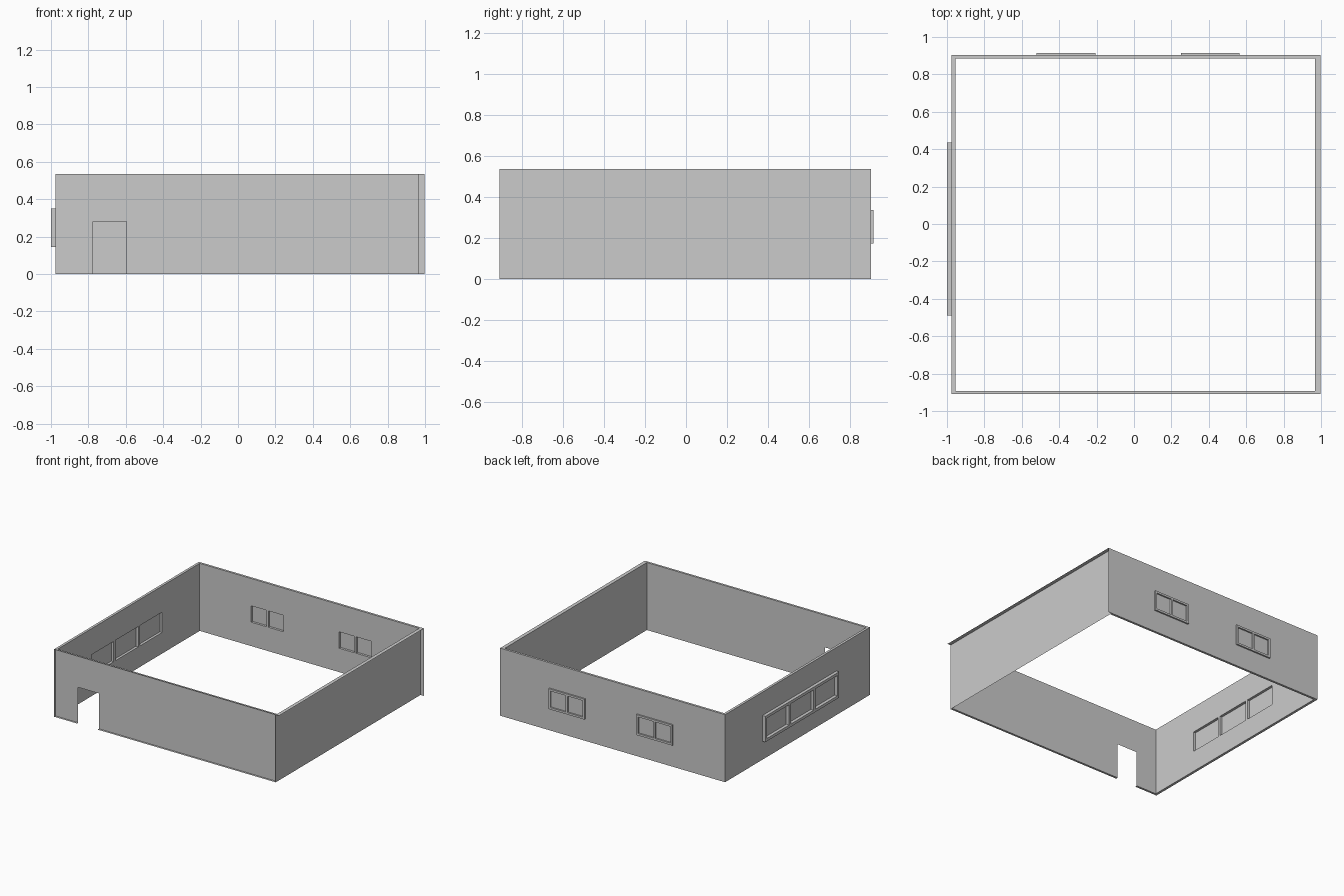
import bpy, bmesh

if "Cube" in bpy.data.objects:
    bpy.data.objects.remove(bpy.data.objects["Cube"])

H = 0.535                                  # wall height
XO0, XI0, XI1, XO1 = -0.975, -0.955, 0.968, 0.997
YO0, YI0, YI1, YO1 = -0.91, -0.893, 0.885, 0.903


def make(name, quads):
    bm = bmesh.new()
    for q in quads:
        bm.faces.new([bm.verts.new(p) for p in q])
    bmesh.ops.remove_doubles(bm, verts=bm.verts, dist=1e-5)
    # merge coplanar cells into clean flat faces
    bmesh.ops.dissolve_limit(bm, angle_limit=0.01, verts=bm.verts, edges=bm.edges)
    me = bpy.data.meshes.new(name)
    bm.to_mesh(me)
    bm.free()
    ob = bpy.data.objects.new(name, me)
    bpy.context.collection.objects.link(ob)
    return ob


def panel(to3d, u0, u1, holes=()):
    """Upright rectangle with rectangular holes (ua, ub, za, zb)."""
    us = sorted({u0, u1, *[v for h in holes for v in h[:2]]})
    zs = sorted({0, H, *[v for h in holes for v in h[2:]]})
    quads = []
    for a, b in zip(us, us[1:]):
        for c, d in zip(zs, zs[1:]):
            m, n = (a + b) / 2, (c + d) / 2
            if not any(h[0] < m < h[1] and h[2] < n < h[3] for h in holes):
                quads.append([to3d(u, z) for u, z in ((a, c), (b, c), (b, d), (a, d))])
    return quads


def flat(x0, x1, y0, y1, z):
    return [(x0, y0, z), (x1, y0, z), (x1, y1, z), (x0, y1, z)]


def at_x(x):
    return lambda u, z: (x, u, z)


def at_y(y):
    return lambda u, z: (u, y, z)


def box(name, lo, hi):
    bpy.ops.mesh.primitive_cube_add(size=1, location=[(a + b) / 2 for a, b in zip(lo, hi)])
    ob = bpy.context.object
    ob.name = name
    ob.scale = [abs(b - a) for a, b in zip(lo, hi)]
    return ob


def window(name, plane, inner, wall, outer, u0, u1, z0, z1, t, panes):
    """Frame, mullions and pane filling a hole through a wall."""
    def bar(part, a, b, c, d, p, q):
        box(name + part, plane(p)(a, c), plane(q)(b, d))
    for i, z in enumerate((z0, z1 - t)):
        bar("_rail_%d" % i, u0, u1, z, z + t, inner, outer)
    for i, u in enumerate((u0, u1 - t)):
        bar("_stile_%d" % i, u, u + t, z0 + t, z1 - t, inner, outer)
    for i in range(1, panes):
        u = u0 + (u1 - u0) * i / panes
        bar("_mullion_%d" % i, u - t / 2, u + t / 2, z0 + t, z1 - t, inner, outer)
    m = wall
    make(name + "_pane", [[plane(m)(u, z) for u, z in
                           ((u0 + t, z0 + t), (u1 - t, z0 + t), (u1 - t, z1 - t), (u0 + t, z1 - t))]])


def inset(w, t):
    return (w[0] + t, w[1] - t, w[2] + t, w[3] - t)


back_windows = [(-0.52, -0.205, 0.173, 0.335), (0.25, 0.565, 0.173, 0.335)]
left_window = (-0.49, 0.435, 0.145, 0.35)
TB, TL = 0.016, 0.022
back_holes = [inset(w, TB) for w in back_windows]
left_holes = [inset(left_window, TL)]
door = (-0.775, -0.595, 0, 0.28)

# walls: back and left are double skinned, front and right are single skins
make("back_wall", panel(at_y(YO1), XO0, XO1, back_holes) + panel(at_y(YI1), XI0, XI1, back_holes))
make("left_wall", panel(at_x(XO0), YO0, YO1, left_holes) + panel(at_x(XI0), YI0, YI1, left_holes))
make("front_wall", panel(at_y(YI0), XO0, XI1, [door]))
make("right_wall", panel(at_x(XI1), YO0, YO1))

# flat rim on top of the walls
make("top_rim", [flat(XO0, XI0, YO0, YO1, H), flat(XI1, XO1, YO0, YO1, H),
                 flat(XI0, XI1, YO0, YI0, H), flat(XI0, XI1, YI1, YO1, H)])

# bottom strips, broken at the doorway
make("bottom_strips", [flat(XO0, XI0, YO0, YO1, 0), flat(XI0, XI1, YI1, YO1, 0),
                       flat(XI0, door[0], YO0, YI0, 0), flat(door[1], XI1, YO0, YI0, 0)])

# windows
for i, w in enumerate(back_windows):
    window("back_window_%d" % i, at_y, YI1, YO1, 0.915, *w, TB, 2)
window("left_window", at_x, XI0, XO0, -1.0, *left_window, TL, 3)
